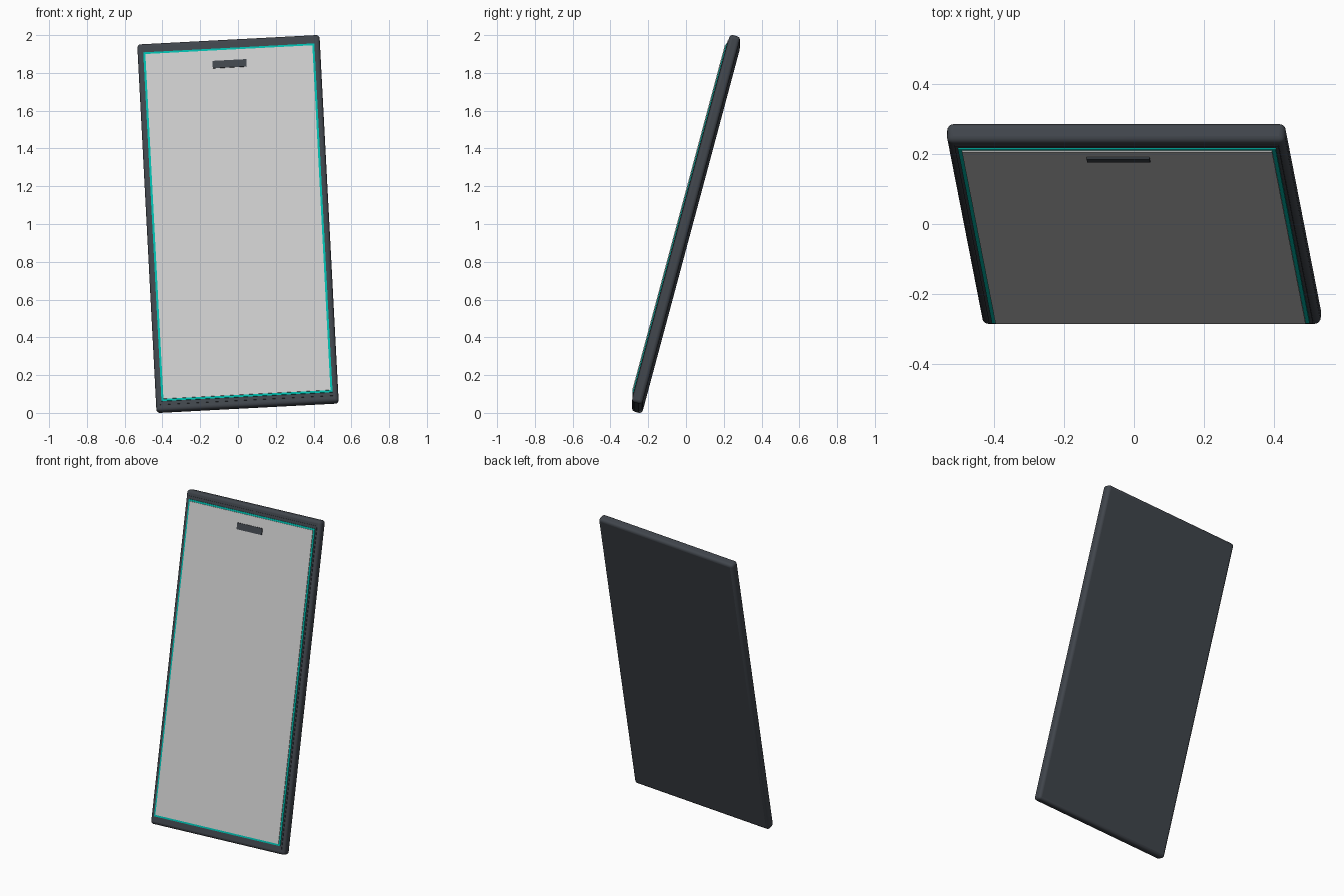
import bpy
from math import radians
from mathutils import Matrix

cube = bpy.data.objects.get("Cube")
if cube:
    bpy.data.objects.remove(cube, do_unlink=True)


def material(name, colour):
    m = bpy.data.materials.new(name)
    m.use_nodes = True
    m.diffuse_color = (*colour, 1)
    m.node_tree.nodes["Principled BSDF"].inputs["Base Color"].default_value = (*colour, 1)
    return m


charcoal = material("charcoal", (0.052, 0.06, 0.072))
teal = material("teal", (0.0, 0.5, 0.42))
grey = material("light grey", (0.6, 0.6, 0.6))

# The whole slab leans back and rolls slightly to one side
POSE = (Matrix.Translation((0, 0, 1))
        @ Matrix.Rotation(radians(-3), 4, 'Y')
        @ Matrix.Rotation(radians(-15), 4, 'X'))


def slab(name, width, height, front, back, mat, z=0, bevel=0):
    """Upright box between two depths, posed with the rest of the device."""
    bpy.ops.mesh.primitive_cube_add(size=1)
    ob = bpy.context.object
    ob.name = name
    ob.data.transform(Matrix.Translation((0, (front + back) / 2, z))
                      @ Matrix.Diagonal((width, back - front, height, 1)))
    ob.matrix_world = POSE
    ob.data.materials.append(mat)
    if bevel:
        mod = ob.modifiers.new("rounded edges", 'BEVEL')
        mod.width = bevel
        mod.segments = 4
        bpy.ops.object.shade_smooth_by_angle(angle=radians(35))
    return ob


# Rounded case and raised front bezel
FACE = -0.029
slab("case", 0.966, 2.016, FACE, -FACE, charcoal, bevel=0.018)
slab("bezel", 0.925, 1.95, FACE - 0.003, 0, charcoal)

# Stacked screen layers, each a little further forward
slab("screen_trim", 0.907, 1.914, FACE - 0.008, 0, teal)
slab("screen", 0.885, 1.892, FACE - 0.012, 0, grey)
slab("earpiece", 0.18, 0.04, FACE - 0.017, 0, charcoal, z=0.868)
